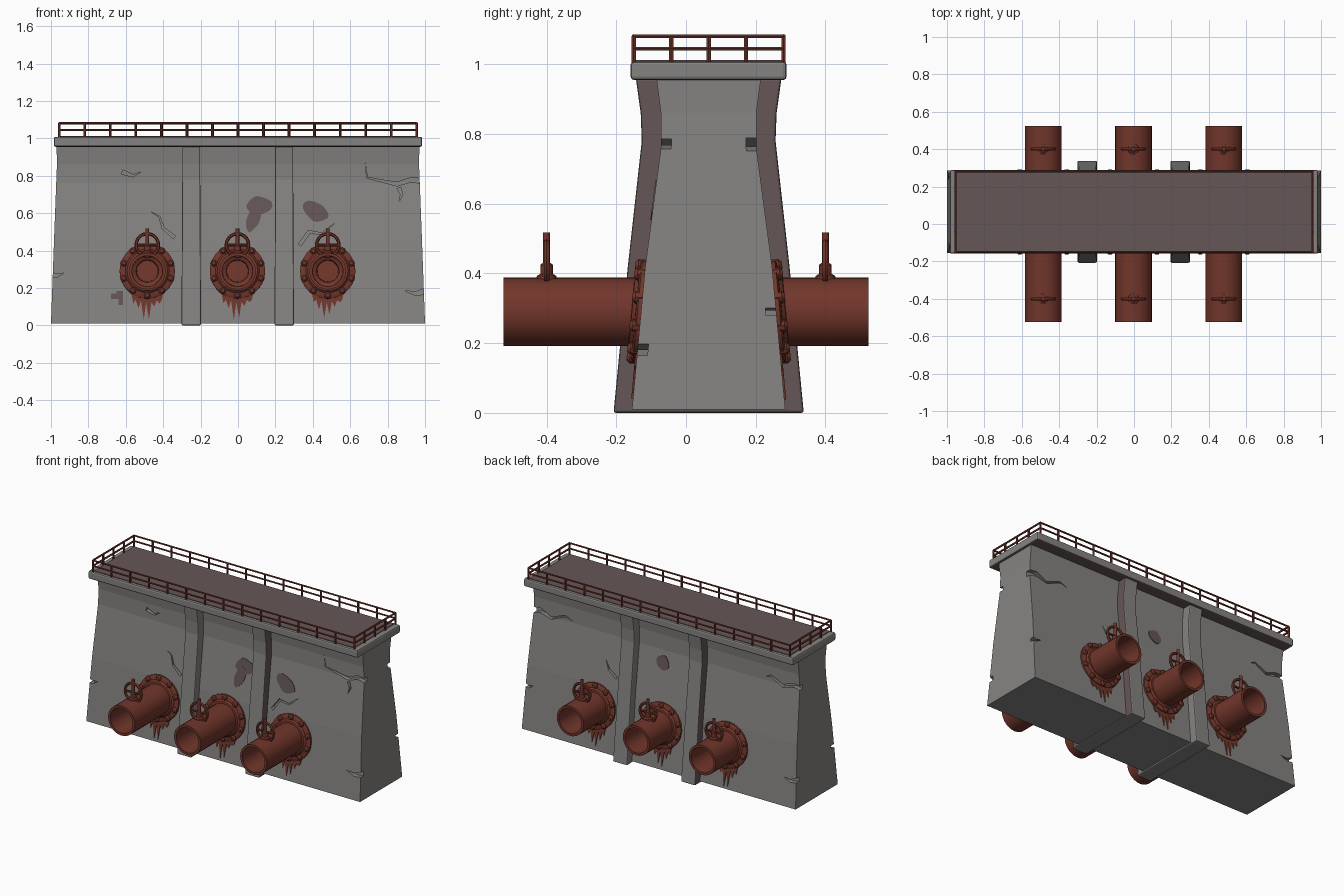
import bpy, bmesh, math, random
from mathutils import Vector

if "Cube" in bpy.data.objects:
    bpy.data.objects.remove(bpy.data.objects["Cube"])

random.seed(4)
CY = 0.065  # centre line of the wall in y


def material(name, rgb):
    m = bpy.data.materials.new(name)
    m.diffuse_color = (*rgb, 1)
    m.use_nodes = True
    m.node_tree.nodes["Principled BSDF"].inputs["Base Color"].default_value = m.diffuse_color
    return m


GREY = material("concrete grey", (0.235, 0.23, 0.222))
RUST = material("rust red", (0.165, 0.037, 0.024))
BROWN = material("stained brown", (0.13, 0.092, 0.092))

WALL = [(0.01, 1.0, 0.22), (0.42, 0.985, 0.182), (0.76, 0.972, 0.137),
        (0.86, 0.968, 0.137), (0.96, 0.97, 0.15)]
BUTT = [(0, 0.052, 0.273), (0.42, 0.05, 0.232), (0.78, 0.048, 0.192),
        (0.86, 0.048, 0.195), (0.96, 0.048, 0.209)]


def half_depth(z):
    for (z0, _, h0), (z1, _, h1) in zip(WALL, WALL[1:]):
        if z <= z1:
            return h0 + (h1 - h0) * (z - z0) / (z1 - z0)
    return WALL[-1][2]


def finish(bm, name, mats, smooth=False):
    bmesh.ops.recalc_face_normals(bm, faces=bm.faces)
    me = bpy.data.meshes.new(name)
    bm.to_mesh(me)
    bm.free()
    for m in mats:
        me.materials.append(m)
    ob = bpy.data.objects.new(name, me)
    bpy.context.collection.objects.link(ob)
    bpy.ops.object.select_all(action='DESELECT')
    ob.select_set(True)
    bpy.context.view_layer.objects.active = ob
    if smooth:
        bpy.ops.object.shade_smooth_by_angle(angle=math.radians(35))
    return ob


def bevel(ob, width):
    b = ob.modifiers.new("bevel", 'BEVEL')
    b.width, b.segments, b.limit_method = width, 2, 'ANGLE'
    b.angle_limit = math.radians(50)


def loft(levels, cx=0):
    bm = bmesh.new()
    rings = [[bm.verts.new((cx + sx * hx, CY + sy * hy, z))
              for sx, sy in ((-1, -1), (1, -1), (1, 1), (-1, 1))] for z, hx, hy in levels]
    for a, b in zip(rings, rings[1:]):
        for i in range(4):
            bm.faces.new((a[i], a[(i + 1) % 4], b[(i + 1) % 4], b[i]))
    bm.faces.new(rings[0])
    bm.faces.new(rings[-1])
    bmesh.ops.recalc_face_normals(bm, faces=bm.faces)
    return bm


def lathe(bm, origin, axis, profile, n=24, closed=False):
    q = Vector((0, 0, 1)).rotation_difference(Vector(axis).normalized())
    rings = [[bm.verts.new(Vector(origin) + q @ Vector((r * math.cos(2 * math.pi * i / n),
              r * math.sin(2 * math.pi * i / n), t))) for i in range(n)] for r, t in profile]
    for a, b in zip(rings, rings[1:] + (rings[:1] if closed else [])):
        for i in range(n):
            bm.faces.new((a[i], a[(i + 1) % n], b[(i + 1) % n], b[i]))
    if not closed:
        bm.faces.new(rings[0])
        bm.faces.new(rings[-1])


def rod(bm, p, q, r, n=8):
    d = Vector(q) - Vector(p)
    lathe(bm, p, d, [(r, 0), (r, d.length)], n)


def wall_prism(bm, pts, side, inner, outer):
    """Outline in x, z extruded across the sloped wall face."""
    loops = [[bm.verts.new((x, CY + side * (half_depth(z) + o), z)) for x, z in pts]
             for o in (inner, outer)]
    n = len(pts)
    faces = [bm.faces.new(l) for l in loops]
    for i in range(n):
        bm.faces.new((loops[0][i], loops[0][(i + 1) % n], loops[1][(i + 1) % n], loops[1][i]))
    bm.normal_update()
    bmesh.ops.triangulate(bm, faces=faces)


def crack_outline(line, w):
    """Tapering zigzag, widest at its first point."""
    up, down = [], []
    for i, (x, z) in enumerate(line[:-1]):
        d = (Vector(line[i + 1]) - Vector(line[max(i - 1, 0)])).normalized()
        k = w * (1 - i / (len(line) - 1)) * random.uniform(0.7, 1.1)
        up.append((x - d.y * k, z + d.x * k))
        down.append((x + d.y * k, z - d.x * k))
    return up + [line[-1]] + down[::-1]


# main wall with cracks cut in
wall = finish(loft(WALL), "dam_wall", [GREY])
FRONT = [[(1.03, 0.76), (0.93, 0.78), (0.85, 0.755), (0.78, 0.77), (0.69, 0.79), (0.68, 0.87)],
         [(0.86, 0.735), (0.875, 0.70), (0.86, 0.66)],
         [(1.03, 0.19), (0.95, 0.17), (0.89, 0.185)],
         [(-1.03, 0.28), (-0.97, 0.265), (-0.93, 0.28)],
         [(-0.34, 0.47), (-0.40, 0.52), (-0.42, 0.58), (-0.47, 0.61)],
         [(0.33, 0.43), (0.38, 0.50), (0.45, 0.49), (0.52, 0.55)],
         [(-0.62, 0.82), (-0.56, 0.80), (-0.52, 0.82)]]
BACK = [[(-1.03, 0.76), (-0.93, 0.78), (-0.85, 0.755), (-0.76, 0.80), (-0.72, 0.78)],
        [(1.03, 0.76), (0.92, 0.78), (0.84, 0.75), (0.74, 0.79), (0.68, 0.77)],
        [(-1.03, 0.2), (-0.95, 0.18), (-0.9, 0.195)],
        [(1.03, 0.3), (0.97, 0.285), (0.93, 0.30)],
        [(0.34, 0.5), (0.40, 0.54), (0.43, 0.60)]]
for side, cracks in ((-1, FRONT), (1, BACK)):
    for line in cracks:
        bm = bmesh.new()
        wall_prism(bm, crack_outline(line, 0.02 if abs(line[0][0]) > 1 else 0.012), side, -0.03, 0.04)
        bmesh.ops.triangulate(bm, faces=bm.faces)
        cutter = finish(bm, "crack_cutter", [GREY])
        cutter.hide_render = True
        before = wall.data.copy()
        bpy.context.view_layer.objects.active = wall
        cut = wall.modifiers.new("crack", 'BOOLEAN')
        cut.operation, cut.object, cut.solver = 'DIFFERENCE', cutter, 'EXACT'
        bpy.ops.object.modifier_apply(modifier=cut.name)
        bpy.data.objects.remove(cutter)
        xs = [v.co.x for v in wall.data.vertices]
        if not xs or max(xs) - min(xs) < 1.99 or max(xs) > 1.01 or min(xs) < -1.01:
            wall.data = before  # keep the wall whole if a cut fails

# buttresses: outward sides are stained
for cx in (-0.25, 0.247):
    bm = loft(BUTT, cx)
    for f in bm.faces:
        if f.normal.x * cx > 0.2:
            f.material_index = 1
    bevel(finish(bm, "buttress", [GREY, BROWN]), 0.007)

# top slab and walkway
bm = loft([(0.955, 0.985, 0.224), (1.008, 0.985, 0.224)])
for f in bm.faces:
    if f.normal.z < -0.9:
        f.material_index = 1
bevel(finish(bm, "top_slab", [GREY, BROWN]), 0.01)
finish(loft([(1.0, 0.95, 0.21), (1.012, 0.95, 0.21)]), "walkway_deck", [BROWN])

# railing round the walkway
bm = bmesh.new()
RX, RY, TOP = 0.955, 0.215, 1.081
for s in (-1, 1):
    for z in (1.045, TOP):
        rod(bm, (-RX, CY + s * RY, z), (RX, CY + s * RY, z), 0.006, 6)
        rod(bm, (s * RX, CY - RY, z), (s * RX, CY + RY, z), 0.006, 6)
    for i in range(15):
        x = -RX + 2 * RX * i / 14
        rod(bm, (x, CY + s * RY, 0.995), (x, CY + s * RY, TOP), 0.007, 6)
    for i in range(1, 4):
        y = CY - RY + RY * i / 2
        rod(bm, (s * RX, y, 0.995), (s * RX, y, TOP), 0.007, 6)
finish(bm, "railing", [RUST])

# pipes with flange, bolts, valve wheel and rust drips on both faces
Z = 0.29
TILT = math.atan(0.0927)
for s in (-1, 1):
    for x in (-0.485, -0.003, 0.48):
        bm = bmesh.new()
        start = abs(CY + s * 0.15)
        lathe(bm, (x, 0, Z), (0, s, 0), [(0.098, start), (0.098, 0.523), (0.082, 0.523),
              (0.08, 0.34), (0.06, 0.33), (0.055, start + 0.01)], 28)
        n = Vector((0, s * math.cos(TILT), math.sin(TILT)))
        u = Vector((1, 0, 0))
        v = n.cross(u)
        c = Vector((x, CY + s * half_depth(Z), Z))
        lathe(bm, c, n, [(0.148, -0.02), (0.148, 0.01), (0.14, 0.015), (0.118, 0.016),
                         (0.108, 0.026), (0.09, 0.028)], 28)
        for i in range(10):
            a = 2 * math.pi * (i + 0.5) / 10
            p = c + (u * math.cos(a) + v * math.sin(a)) * 0.132
            lathe(bm, p, n, [(0.018, 0.0), (0.018, 0.02), (0.01, 0.029)], 8)
        finish(bm, "pipe", [RUST], True)

        bm = bmesh.new()
        y = s * 0.4
        lathe(bm, (x, y, 0.375), (0, 0, 1), [(0.03, 0), (0.028, 0.018), (0.018, 0.024), (0.018, 0.05),
              (0.01, 0.056), (0.01, 0.142)], 12)
        ring = [(0.06 + 0.009 * math.cos(a), 0.009 * math.sin(a))
                for a in (math.pi / 3 * k for k in range(6))]
        lathe(bm, (x, y, 0.43), (0, 1, 0), ring, 20, True)
        rod(bm, (x - 0.06, y, 0.43), (x + 0.06, y, 0.43), 0.007)
        finish(bm, "valve_wheel", [RUST], True)

        bm = bmesh.new()
        pts = [(x - 0.09, 0.20)]
        for i in range(6):
            px = x - 0.075 + i * 0.028
            length = (0.05, 0.08, 0.15, 0.13, 0.07, 0.05)[i] * random.uniform(0.85, 1.1)
            pts += [(px, 0.17 - length), (px + 0.013, 0.145 - length * 0.15)]
        pts.append((x + 0.09, 0.20))
        wall_prism(bm, pts, s, -0.004, 0.005)
        finish(bm, "rust_drips", [RUST])


# stained patches on the wall
def blob(cx, cz, rx, rz, lean):
    return [(cx + rx * math.cos(a) * (1 + 0.12 * math.sin(2 * a + cx * 9)) + lean * math.sin(a),
             cz + rz * math.sin(a) * (1 + 0.1 * math.cos(3 * a))) for a in
            (math.pi * k / 9 for k in range(18))]


bm = bmesh.new()
for side, args in ((-1, (0.115, 0.64, 0.063, 0.05, 0)), (-1, (0.083, 0.57, 0.034, 0.07, 0.015)),
                   (-1, (0.415, 0.61, 0.065, 0.055, -0.02)), (1, (0.02, 0.68, 0.045, 0.045, 0))):
    wall_prism(bm, blob(*args), side, -0.004, 0.003 + 0.001 * (args[0] < 0.1))
step = [(-0.68, 0.17), (-0.65, 0.17), (-0.65, 0.185), (-0.615, 0.185), (-0.615, 0.11),
        (-0.64, 0.11), (-0.64, 0.14), (-0.68, 0.14)]
wall_prism(bm, step, -1, -0.004, 0.004)
finish(bm, "stain_patches", [BROWN])
